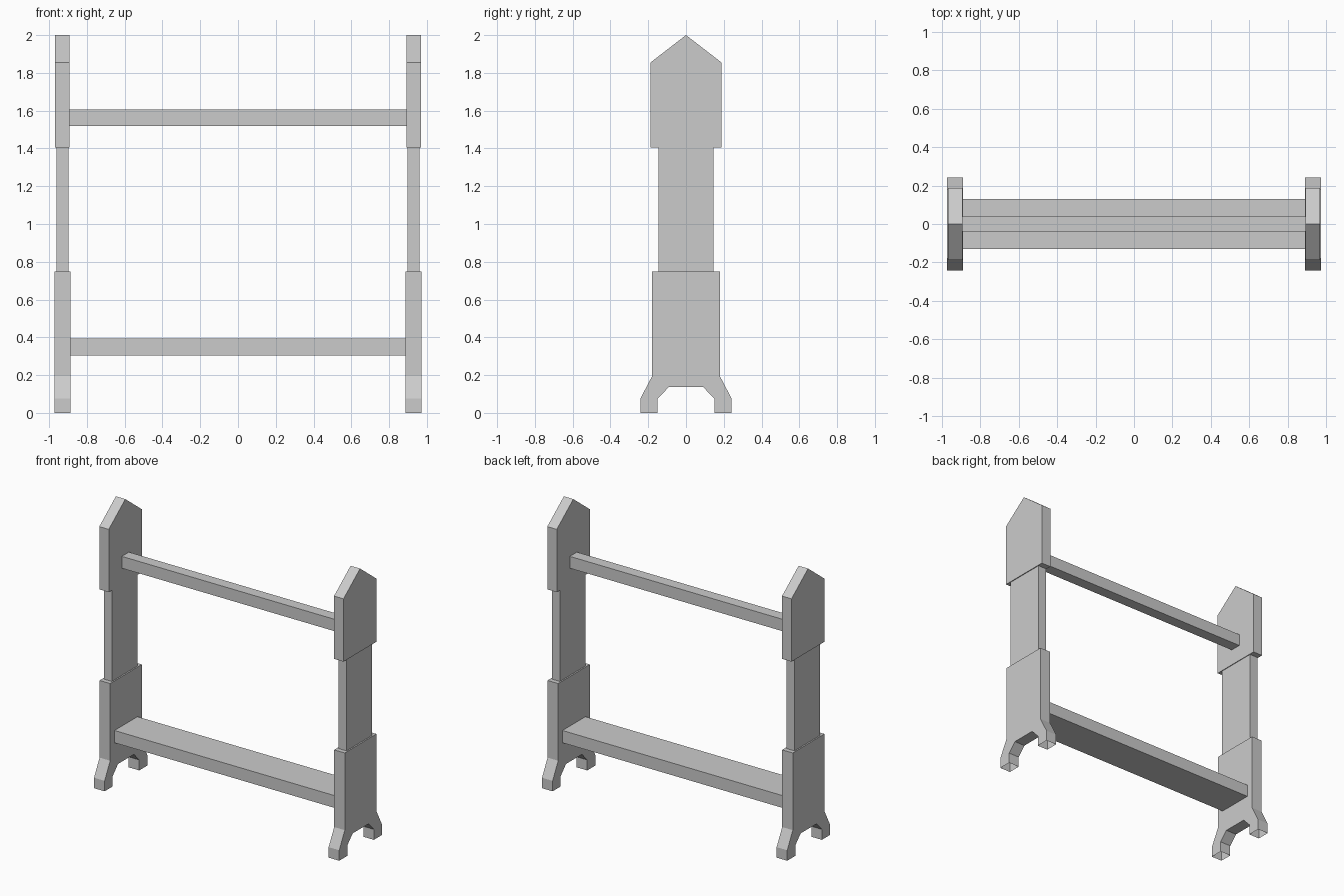
import bpy, bmesh

if "Cube" in bpy.data.objects:
    bpy.data.objects.remove(bpy.data.objects["Cube"])


def extrude_profile(name, half, x0, x1, open_z=None, caps=True, mirror=True):
    """Extrude a y-symmetric (y, z) half profile from x0 to x1."""
    pts = half + [(-y, z) for y, z in reversed(half) if y > 0]
    bm = bmesh.new()
    a = [bm.verts.new((x0, y, z)) for y, z in pts]
    b = [bm.verts.new((x1, y, z)) for y, z in pts]
    n = len(pts)
    for i in range(n):
        j = (i + 1) % n
        bm.faces.new((a[i], a[j], b[j], b[i]))
    if caps:
        bm.faces.new(a)
        bm.faces.new(b)
    bmesh.ops.recalc_face_normals(bm, faces=bm.faces)
    # drop the horizontal faces lying at the listed heights
    gone = [f for f in bm.faces
            if open_z and any(all(abs(v.co.z - h) < 1e-5 for v in f.verts) for h in open_z)]
    bmesh.ops.delete(bm, geom=gone, context='FACES_ONLY')
    me = bpy.data.meshes.new(name)
    bm.to_mesh(me)
    bm.free()
    ob = bpy.data.objects.new(name, me)
    bpy.context.collection.objects.link(ob)
    if mirror:
        ob.modifiers.new("Mirror", 'MIRROR').use_axis = (True, False, False)
    return ob


# Footed lower panels, hollow under the feet
extrude_profile("lower_panel", [(0.09, 0.138), (0.15, 0.075), (0.15, 0), (0.242, 0),
                                (0.242, 0.075), (0.179, 0.195), (0.179, 0.748)],
                0.888, 0.972, open_z=[0])
# Narrow middle posts
extrude_profile("middle_post", [(0.146, 0.748), (0.146, 1.405)], 0.898, 0.962,
                open_z=[0.748, 1.405])
# Pointed upper panels
extrude_profile("upper_panel", [(0.188, 1.405), (0.188, 1.855), (0, 2.0)], 0.893, 0.968)

# Crossbars between the two sides
extrude_profile("upper_rail", [(0.04, 1.52), (0.04, 1.605)], -0.893, 0.893,
                caps=False, mirror=False)
extrude_profile("lower_shelf", [(0.13, 0.305), (0.13, 0.393)], -0.888, 0.888,
                caps=False, mirror=False)
